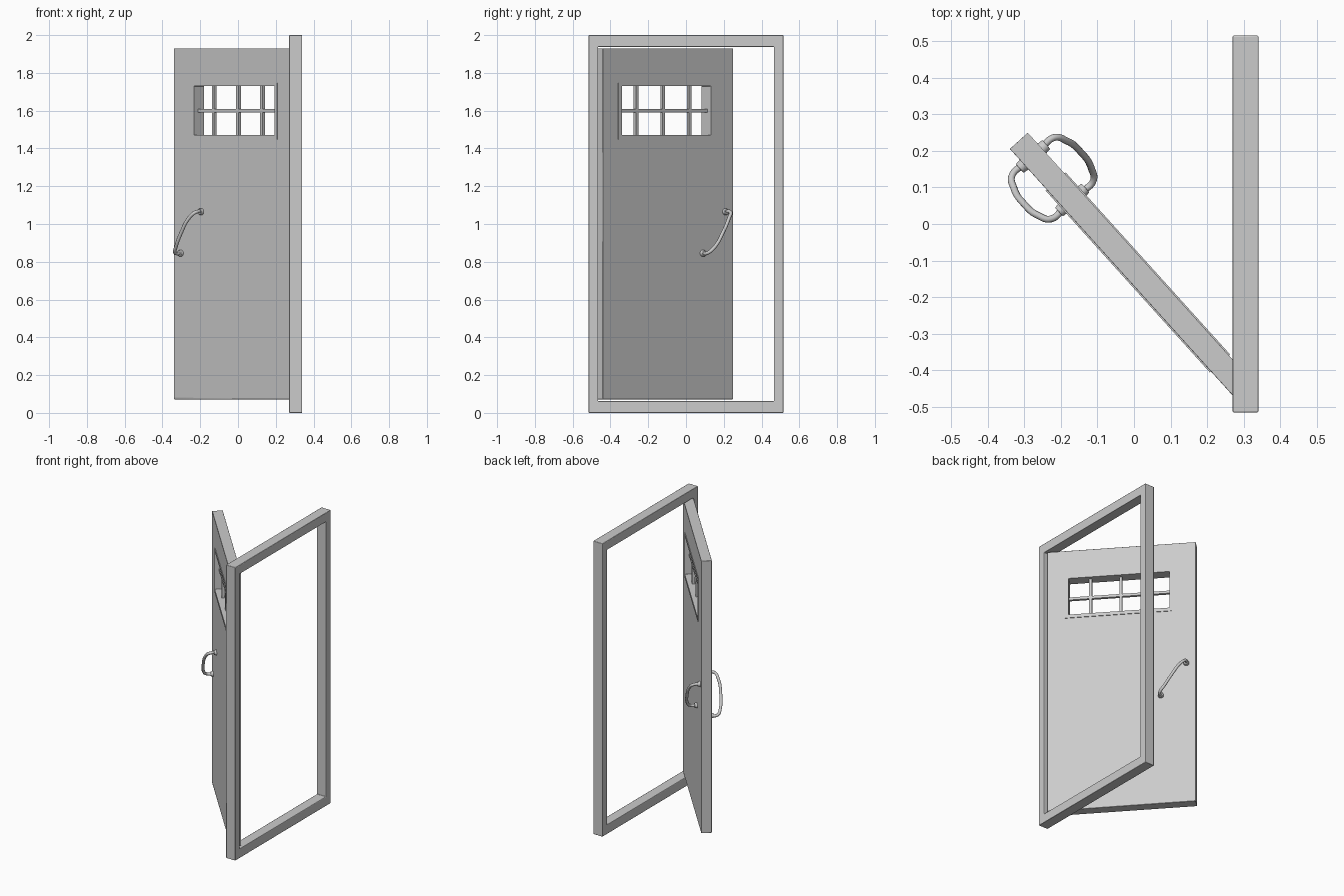
import bpy, bmesh, math
from mathutils import Matrix, Vector

if "Cube" in bpy.data.objects:
    bpy.data.objects.remove(bpy.data.objects["Cube"])

# Door leaf space: X runs from free edge to hinge, Y is the outer face normal
DOOR = Matrix.Translation((-0.315, 0.2275, 0)) @ Matrix.Rotation(math.radians(-47.9), 4, 'Z')
# Frame space: X runs along world y
FRAME = Matrix.Translation((0.305, 0, 0)) @ Matrix.Rotation(math.radians(90), 4, 'Z')


def finish(name, bm, matrix, bevel=0.0):
    bmesh.ops.recalc_face_normals(bm, faces=bm.faces[:])
    me = bpy.data.meshes.new(name)
    bm.to_mesh(me)
    bm.free()
    ob = bpy.data.objects.new(name, me)
    bpy.context.collection.objects.link(ob)
    ob.matrix_world = matrix
    if bevel:
        mod = ob.modifiers.new("soft_edges", 'BEVEL')
        mod.width, mod.segments = bevel, 2
    bpy.ops.object.select_all(action='DESELECT')
    ob.select_set(True)
    bpy.context.view_layer.objects.active = ob
    bpy.ops.object.shade_smooth_by_angle(angle=math.radians(40))
    return ob


def ring(name, outer, inner, y0, y1, matrix, bevel=0.0):
    """Rectangular ring; outer and inner are (x0, x1, z0, z1)."""
    bm = bmesh.new()

    def loop(r, y):
        x0, x1, z0, z1 = r
        return [bm.verts.new((x, y, z)) for x, z in ((x0, z0), (x1, z0), (x1, z1), (x0, z1))]
    loops = [loop(outer, y0), loop(outer, y1), loop(inner, y1), loop(inner, y0)]
    for a, b in zip(loops, loops[1:] + loops[:1]):
        for i in range(4):
            j = (i + 1) % 4
            bm.faces.new((a[i], a[j], b[j], b[i]))
    return finish(name, bm, matrix, bevel)


def box(name, center, size, matrix):
    bm = bmesh.new()
    bmesh.ops.create_cube(bm, size=1, matrix=Matrix.Translation(center) @ Matrix.Diagonal((*size, 1)))
    return finish(name, bm, matrix)


# Fixed frame
ring("door_frame", (-0.515, 0.515, 0, 2), (-0.465, 0.465, 0.062, 1.938), -0.035, 0.035, FRAME, 0.003)

# Door leaf with window opening
T = 0.033
window = (0.162, 0.798, 1.47, 1.73)
ring("door_leaf", (0, 0.93, 0.072, 1.93), window, -T, T, DOOR, 0.002)

# Window trim on both faces
for label, s in (("outer", 1), ("inner", -1)):
    ring("window_trim_" + label, (0.15, 0.82, 1.447, 1.747), window, s * (T - 0.004), s * (T + 0.004), DOOR)

# Window bars
for i in range(3):
    box(f"window_bar_vertical_{i + 1}", (0.283 + 0.19 * i, 0, 1.6), (0.018, 0.018, 0.27), DOOR)
box("window_bar_horizontal", (0.48, 0, 1.6), (0.65, 0.018, 0.018), DOOR)


# Slanted pull handles, one per face (the second is turned half way round)
def handle(label, matrix):
    path = [(-0.08, -0.005, 0.11), (-0.081, 0.042, 0.108), (-0.05, 0.064, 0.075), (0, 0.072, 0),
            (0.05, 0.064, -0.075), (0.081, 0.042, -0.108), (0.08, -0.005, -0.11)]
    cu = bpy.data.curves.new("handle_grip_" + label, 'CURVE')
    cu.dimensions = '3D'
    cu.bevel_depth, cu.bevel_resolution, cu.resolution_u = 0.0095, 3, 8
    cu.use_fill_caps = True
    sp = cu.splines.new('BEZIER')
    sp.bezier_points.add(len(path) - 1)
    for p, co in zip(sp.bezier_points, path):
        p.co = co
        p.handle_left_type = p.handle_right_type = 'AUTO'
    ob = bpy.data.objects.new("handle_grip_" + label, cu)
    bpy.context.collection.objects.link(ob)
    ob.matrix_world = matrix
    # Round mounts under both ends
    for place, s in (("top", -1), ("bottom", 1)):
        bm = bmesh.new()
        m = Matrix.Translation((0.08 * s, 0.007, -0.11 * s)) @ Matrix.Rotation(math.radians(-90), 4, 'X')
        bmesh.ops.create_cone(bm, cap_ends=True, segments=20, radius1=0.018, radius2=0.016, depth=0.018, matrix=m)
        finish(f"handle_mount_{label}_{place}", bm, matrix, 0.002)


for label, turn, y in (("outer", 0, T), ("inner", 180, -T)):
    handle(label, DOOR @ Matrix.Translation((0.138, y, 0.955)) @ Matrix.Rotation(math.radians(turn), 4, 'Z'))
